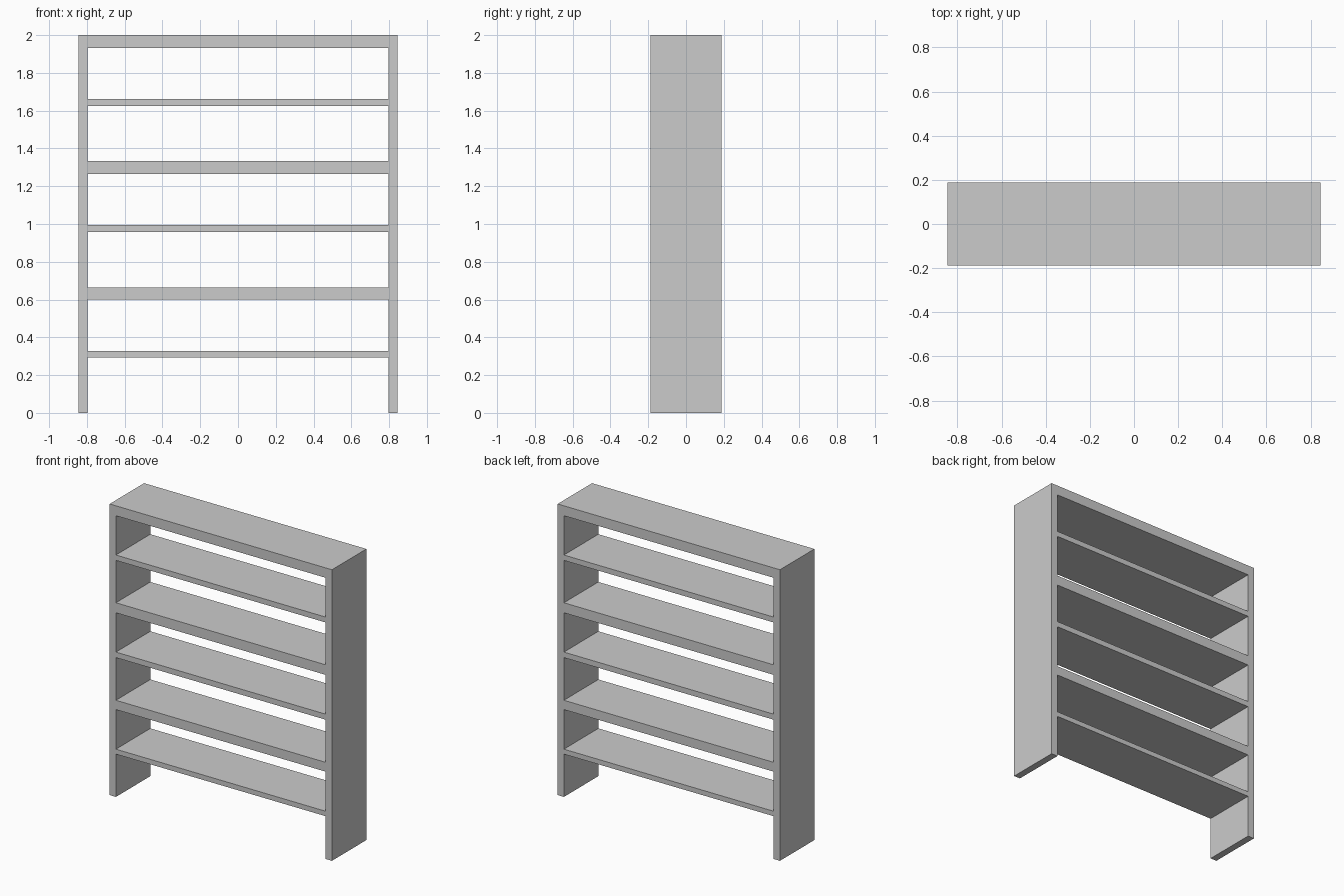
import bpy
import math

if "Cube" in bpy.data.objects:
    bpy.data.objects.remove(bpy.data.objects["Cube"])

HALF_W, HALF_IN, HALF_D = 0.845, 0.797, 0.187


def frame(name, z0, z1, boards):
    """Extruded front profile: two legs joined by boards (bottom, top), listed upwards."""
    low = boards[0][0]
    outline = [(-HALF_W, z0), (-HALF_IN, z0), (-HALF_IN, low), (HALF_IN, low),
               (HALF_IN, z0), (HALF_W, z0), (HALF_W, z1), (-HALF_W, z1)]
    loops = [outline]
    for (_, floor), (ceiling, _) in zip(boards, boards[1:]):
        loops.append([(-HALF_IN, floor), (HALF_IN, floor),
                      (HALF_IN, ceiling), (-HALF_IN, ceiling)])
    curve = bpy.data.curves.new(name, 'CURVE')
    curve.dimensions = '2D'
    curve.fill_mode = 'BOTH'
    curve.extrude = HALF_D
    for pts in loops:
        spline = curve.splines.new('POLY')
        spline.points.add(len(pts) - 1)
        for p, (x, z) in zip(spline.points, pts):
            p.co = (x, z, 0, 1)
        spline.use_cyclic_u = True
    obj = bpy.data.objects.new(name, curve)
    obj.rotation_euler.x = math.pi / 2
    bpy.context.collection.objects.link(obj)
    bpy.ops.object.select_all(action='DESELECT')
    obj.select_set(True)
    bpy.context.view_layer.objects.active = obj
    bpy.ops.object.convert(target='MESH')
    bpy.ops.object.shade_flat()


# Lower unit: thin and thick shelves alternate
frame("lower_shelf_unit", 0.0, 1.334,
      [(0.294, 0.328), (0.60, 0.664), (0.957, 0.995), (1.265, 1.334)])

# Upper unit: stands on the lower one
frame("upper_shelf_unit", 1.334, 2.0, [(1.625, 1.662), (1.932, 2.0)])
